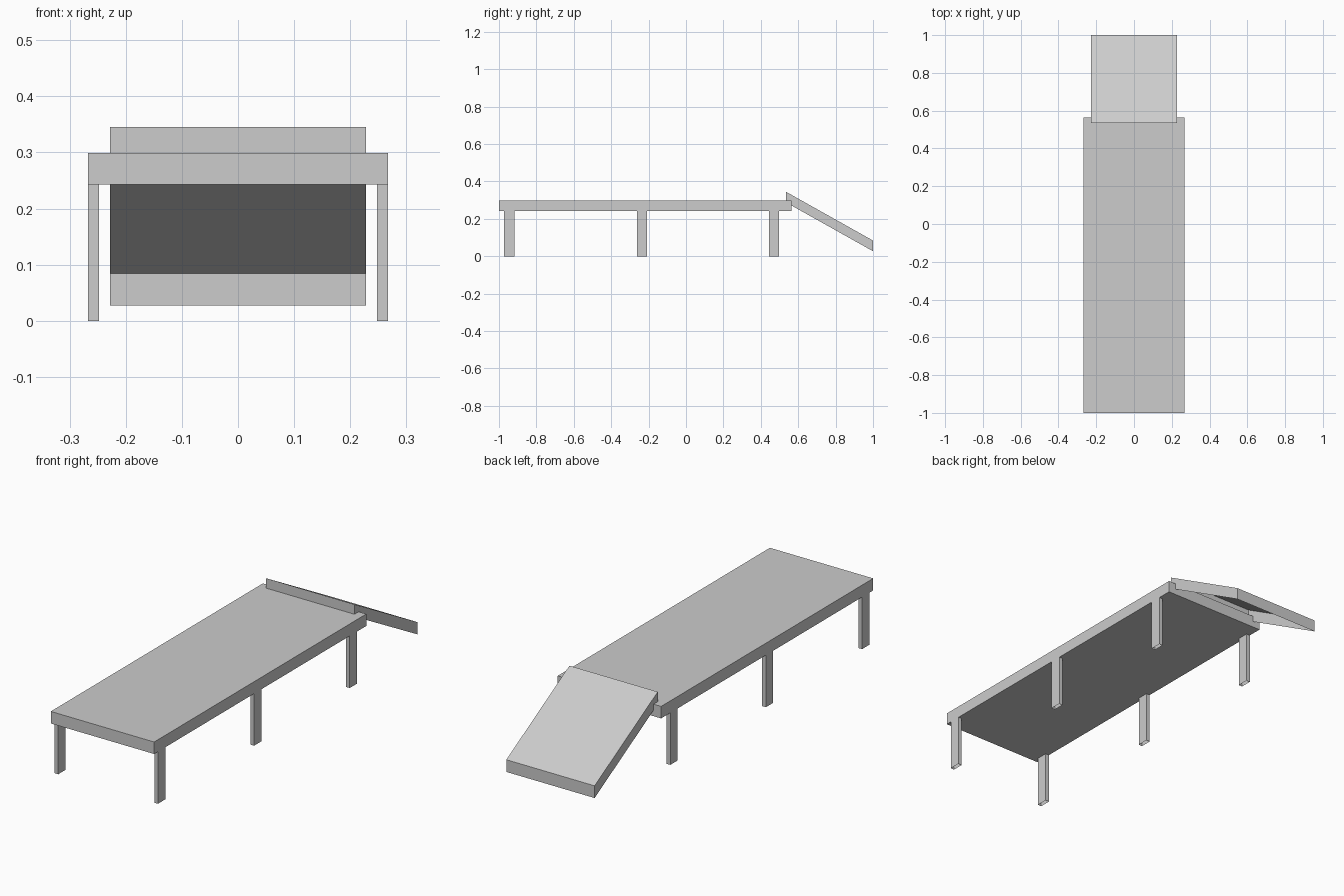
import bpy
import bmesh
from mathutils import Vector

cube = bpy.data.objects.get("Cube")
if cube:
    bpy.data.objects.remove(cube, do_unlink=True)

GREY = 0.604
grey = bpy.data.materials.new("plain grey")
grey.use_nodes = True
grey.diffuse_color = (GREY, GREY, GREY, 1)
grey.node_tree.nodes["Principled BSDF"].inputs["Base Color"].default_value = (GREY, GREY, GREY, 1)


def box(name, low, high, drop=0.0, open_below=False, open_above=False):
    """Box between two corners; drop lowers its back end into a slope."""
    low, high = Vector(low), Vector(high)
    size, middle = high - low, (low + high) / 2
    bm = bmesh.new()
    bmesh.ops.create_cube(bm, size=1)
    unwanted = [f for f in bm.faces
                if (open_below and f.normal.z < -0.5) or (open_above and f.normal.z > 0.5)]
    bmesh.ops.delete(bm, geom=unwanted, context='FACES_ONLY')
    for v in bm.verts:
        slope = drop * (v.co.y + 0.5)
        v.co = v.co * size + middle
        v.co.z -= slope
    mesh = bpy.data.meshes.new(name)
    bm.to_mesh(mesh)
    bm.free()
    mesh.materials.append(grey)
    obj = bpy.data.objects.new(name, mesh)
    bpy.context.collection.objects.link(obj)
    return obj


DECK_X, DECK_BOTTOM, DECK_TOP = 0.267, 0.243, 0.299

# Long flat deck
box("deck", (-DECK_X, -1, DECK_BOTTOM), (DECK_X, 0.565, DECK_TOP))

# Sloping ramp at the back, a shell open underneath
box("ramp", (-0.228, 0.534, 0.288), (0.228, 1, 0.345), drop=0.261, open_below=True)

# Three pairs of hollow legs under the long edges
LEG_X, LEG_Y = 0.019, 0.054
for place, y in (("front", -0.945), ("middle", -0.235), ("back", 0.47)):
    for side, x in (("left", DECK_X - LEG_X), ("right", -DECK_X)):
        box(f"{place}_{side}_leg", (x, y - LEG_Y / 2, 0),
            (x + LEG_X, y + LEG_Y / 2, DECK_BOTTOM), open_below=True, open_above=True)
